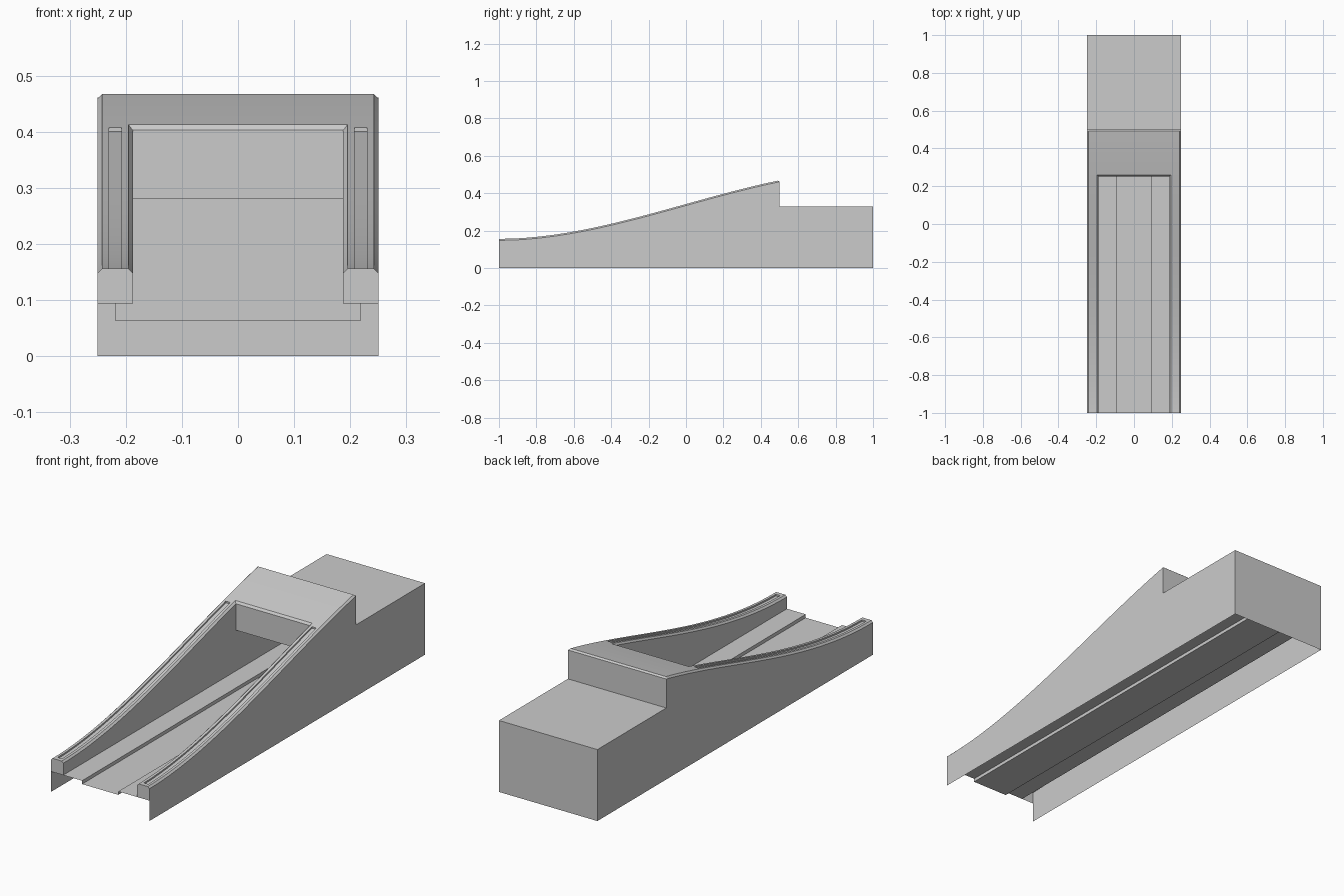
import bpy
import bmesh

cube = bpy.data.objects.get("Cube")
if cube:
    bpy.data.objects.remove(cube, do_unlink=True)

# One plain grey for the whole ramp
grey = bpy.data.materials.new("light_grey")
grey.use_nodes = True
grey.diffuse_color = (0.6, 0.6, 0.6, 1)
grey.node_tree.nodes["Principled BSDF"].inputs["Base Color"].default_value = (0.6, 0.6, 0.6, 1)

# Key sizes
U = 1 / 32                 # layout unit
HALF = 8 * U               # half width
INNER = 6 * U              # inside face of the rails
FLOOR = 3 * U              # raised side strips of the floor
CENTRE = 2.5 * U           # sunken middle of the floor
CEIL = 9 * U               # tunnel ceiling
BLOCK = 10.5 * U           # rear block top
BEV = 0.008                # small chamfer
LIP, CREST, BACK = 0.252, 0.5, 1.0
PANEL = BACK - U           # inner rear panel


def height(y):
    """Curved ramp top."""
    t = y + 1
    return 5 * U + 0.28 * t ** 2 - 0.094 * t ** 3


def sheet(name, rows, mirror=True):
    """Skin a grid of points; optionally mirror it across x."""
    bm = bmesh.new()
    grid = [[bm.verts.new(p) for p in row] for row in rows]
    for a, b in zip(grid, grid[1:]):
        for i in range(len(a) - 1):
            bm.faces.new((a[i], a[i + 1], b[i + 1], b[i]))
    bmesh.ops.remove_doubles(bm, verts=bm.verts[:], dist=1e-5)
    bmesh.ops.recalc_face_normals(bm, faces=bm.faces[:])
    mesh = bpy.data.meshes.new(name)
    bm.to_mesh(mesh)
    bm.free()
    mesh.materials.append(grey)
    obj = bpy.data.objects.new(name, mesh)
    bpy.context.collection.objects.link(obj)
    if mirror:
        mod = obj.modifiers.new("mirror", "MIRROR")
        mod.use_clip = True
    bpy.ops.object.select_all(action="DESELECT")
    obj.select_set(True)
    bpy.context.view_layer.objects.active = obj
    bpy.ops.object.shade_smooth_by_angle(angle=0.35)
    return obj


def steps(a, b, n):
    return [a + (b - a) * i / n for i in range(n + 1)]


# Rails: outer skirt, chamfered top with a shallow slot, inner wall
def rail_row(y, depth):
    z = height(y)
    profile = [(HALF, 0), (HALF, z - BEV), (HALF - BEV, z),
               (0.23, z), (0.23, z - depth), (0.208, z - depth), (0.208, z),
               (INNER + BEV, z), (INNER, z - BEV), (INNER, FLOOR)]
    return [(x, y, h) for x, h in profile]


slot = steps(-0.98, 0.24, 28)
stations = [(-1, 0), (slot[0], 0)] + [(y, 0.007) for y in slot]
stations += [(slot[-1], 0), (LIP + BEV, 0)]
sheet("side_rails", [rail_row(y, d) for y, d in stations])

# Front caps closing the rail ends
z0 = height(-1)
sheet("rail_front_caps", [
    [(HALF, -1, FLOOR), (HALF, -1, z0 - BEV), (HALF - BEV, -1, z0)],
    [(INNER, -1, FLOOR), (INNER, -1, z0 - BEV), (INNER + BEV, -1, z0)]])

# Upper deck with chamfered sides and rear edge
deck_rows = []
for y in steps(LIP + BEV, CREST - BEV, 6):
    z = height(y)
    deck_rows.append([(HALF, y, 0), (HALF, y, z - BEV), (HALF - BEV, y, z), (0, y, z)])
z = height(CREST) - BEV
deck_rows.append([(HALF, CREST, 0), (HALF, CREST, z), (HALF - BEV, CREST, z), (0, CREST, z)])
sheet("upper_deck", deck_rows)

# Deck front: chamfered lip, hanging wall and tunnel ceiling
zl = height(LIP)
sheet("deck_front_wall", [
    [(INNER + BEV, LIP + BEV, height(LIP + BEV)), (INNER, LIP, zl - BEV),
     (INNER, LIP, CEIL), (INNER, PANEL, CEIL)],
    [(0, LIP + BEV, height(LIP + BEV)), (0, LIP, zl - BEV),
     (0, LIP, CEIL), (0, PANEL, CEIL)]])

# Tunnel side walls under the deck
sheet("tunnel_walls", [[(INNER, y, FLOOR), (INNER, y, CEIL)] for y in (LIP, PANEL)])

# Floor with a sunken middle strip
sheet("track_floor", [[(INNER, y, FLOOR), (0.092, y, FLOOR),
                       (0.092, y, CENTRE), (0, y, CENTRE)] for y in (-1, PANEL)])

# Rear block: step face, flat top and back
sheet("rear_block", [
    [(x, CREST, height(CREST) - BEV), (x, CREST, BLOCK), (x, BACK, BLOCK), (x, BACK, 0)]
    for x in (HALF, 0)])
sheet("rear_block_sides", [[(HALF, y, 0), (HALF, y, BLOCK)] for y in (CREST, BACK)])

# Inner rear panel closing the tunnel
sheet("inner_rear_panel", [
    [(x, BACK, 2 * U), (x, PANEL, 2 * U), (x, PANEL, CEIL)] for x in (7 * U, 0)])
